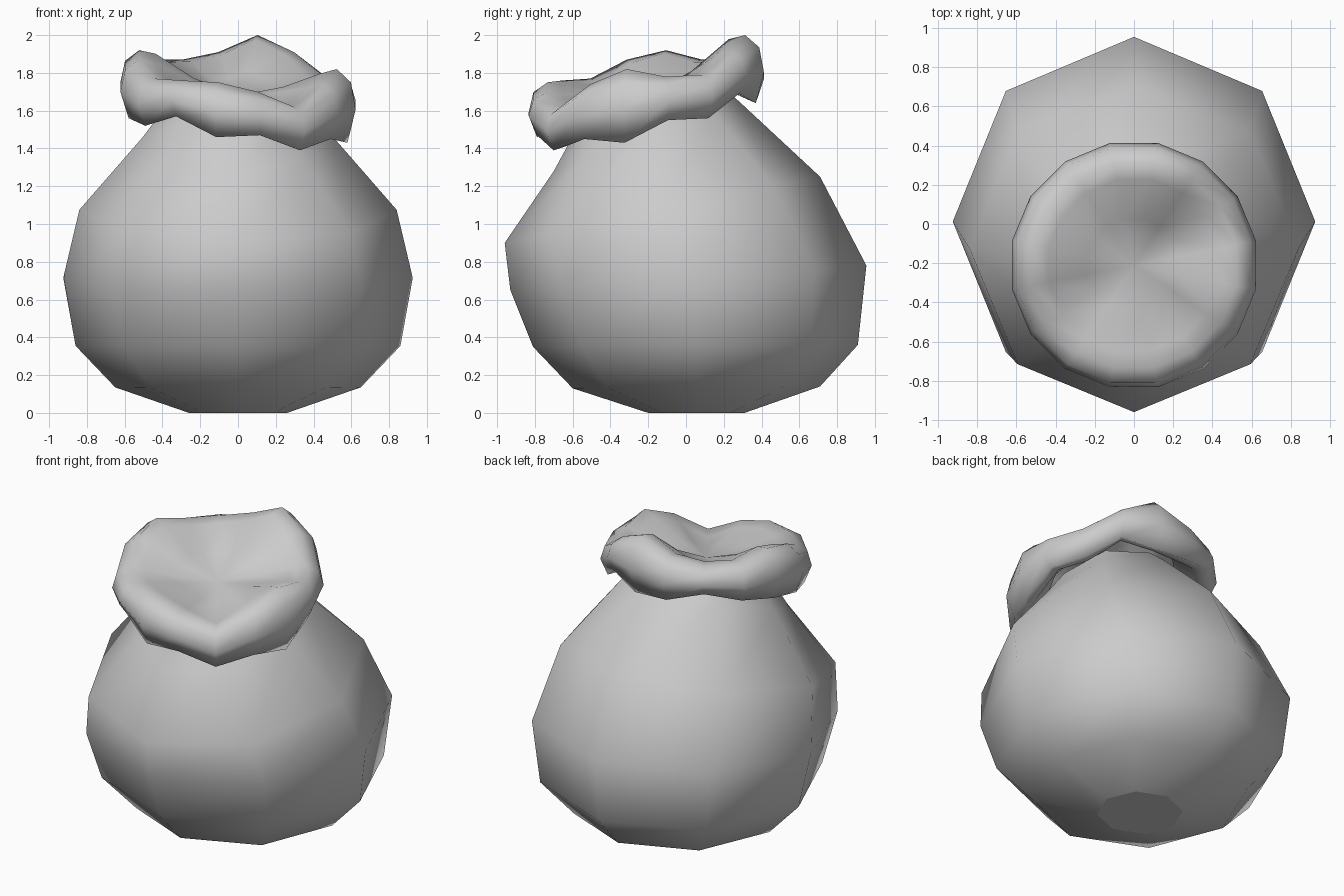
import bpy, bmesh
from math import sin, cos, pi

cube = bpy.data.objects.get("Cube")
if cube:
    bpy.data.objects.remove(cube)

GREY = (0.6, 0.6, 0.6, 1)
cloth = bpy.data.materials.new("grey cloth")
cloth.use_nodes = True
cloth.diffuse_color = GREY
cloth.node_tree.nodes["Principled BSDF"].inputs["Base Color"].default_value = GREY


def loft(bm, rings):
    """Skin a stack of closed rings of equal length."""
    loops = [[bm.verts.new(p) for p in ring] for ring in rings]
    for low, high in zip(loops, loops[1:]):
        for i in range(len(low)):
            j = (i + 1) % len(low)
            bm.faces.new((low[i], low[j], high[j], high[i]))
    return loops


def finish(bm, name):
    for face in bm.faces:
        face.smooth = True
    mesh = bpy.data.meshes.new(name)
    bm.to_mesh(mesh)
    bm.free()
    mesh.materials.append(cloth)
    obj = bpy.data.objects.new(name, mesh)
    bpy.context.collection.objects.link(obj)


# Sack body: eight-sided rings that lean forward towards the neck
# half width, front y, front z, back y, back z
BODY = [
    (0.26, -0.20, 0.00, 0.31, 0.00),
    (0.65, -0.60, 0.13, 0.71, 0.14),
    (0.86, -0.81, 0.35, 0.91, 0.36),
    (0.925, -0.93, 0.65, 0.955, 0.78),
    (0.84, -0.96, 0.90, 0.71, 1.25),
    (0.50, -0.70, 1.28, 0.28, 1.65),
    (0.37, -0.57, 1.52, 0.15, 1.76),
]


def body_ring(width, yf, zf, yb, zb):
    ring = []
    for k in range(8):
        a = k * pi / 4
        t = (1 + sin(a)) / 2
        ring.append((width * cos(a), yf + (yb - yf) * t, zf + (zb - zf) * t))
    return ring


bm = bmesh.new()
loops = loft(bm, [body_ring(*row) for row in BODY])
base = bm.faces.new(loops[0][::-1])
for edge in base.edges:
    edge.smooth = False
finish(bm, "sack_body")

# Gathered collar: a wavy rolled rim around a shallow dished top
CREST = [1.78, 1.79, 1.91, 2.0, 1.91, 1.87, 1.87, 1.92,
         1.87, 1.77, 1.76, 1.75, 1.70, 1.62, 1.74, 1.82]
HEM = [1.55, 1.56, 1.69, 1.64, 1.65, 1.71, 1.65, 1.61,
       1.56, 1.52, 1.57, 1.46, 1.47, 1.39, 1.45, 1.43]
# radius factor, height between hem and crest
ROLL = [(0.60, 0.60), (0.80, 0.10), (0.93, 0.0), (1.0, 0.45),
        (0.96, 0.82), (0.84, 1.0), (0.70, 0.94)]
RADIUS, CENTRE_Y, DISH_Z = 0.635, -0.21, 1.68


def collar_ring(factor, height, dish=0.0):
    ring = []
    for k, (top, low) in enumerate(zip(CREST, HEM)):
        a = (k + 0.5) * pi / 8
        z = low + (top - low) * height
        ring.append((RADIUS * factor * cos(a),
                     CENTRE_Y + RADIUS * factor * sin(a),
                     z + (DISH_Z - z) * dish))
    return ring


bm = bmesh.new()
rings = [collar_ring(*row) for row in ROLL] + [collar_ring(0.38, 0.9, 0.55)]
rim = loft(bm, rings)[-1]
centre = bm.verts.new((0, CENTRE_Y, DISH_Z))
for i in range(len(rim)):
    bm.faces.new((rim[i], rim[(i + 1) % len(rim)], centre))
finish(bm, "gathered_collar")
